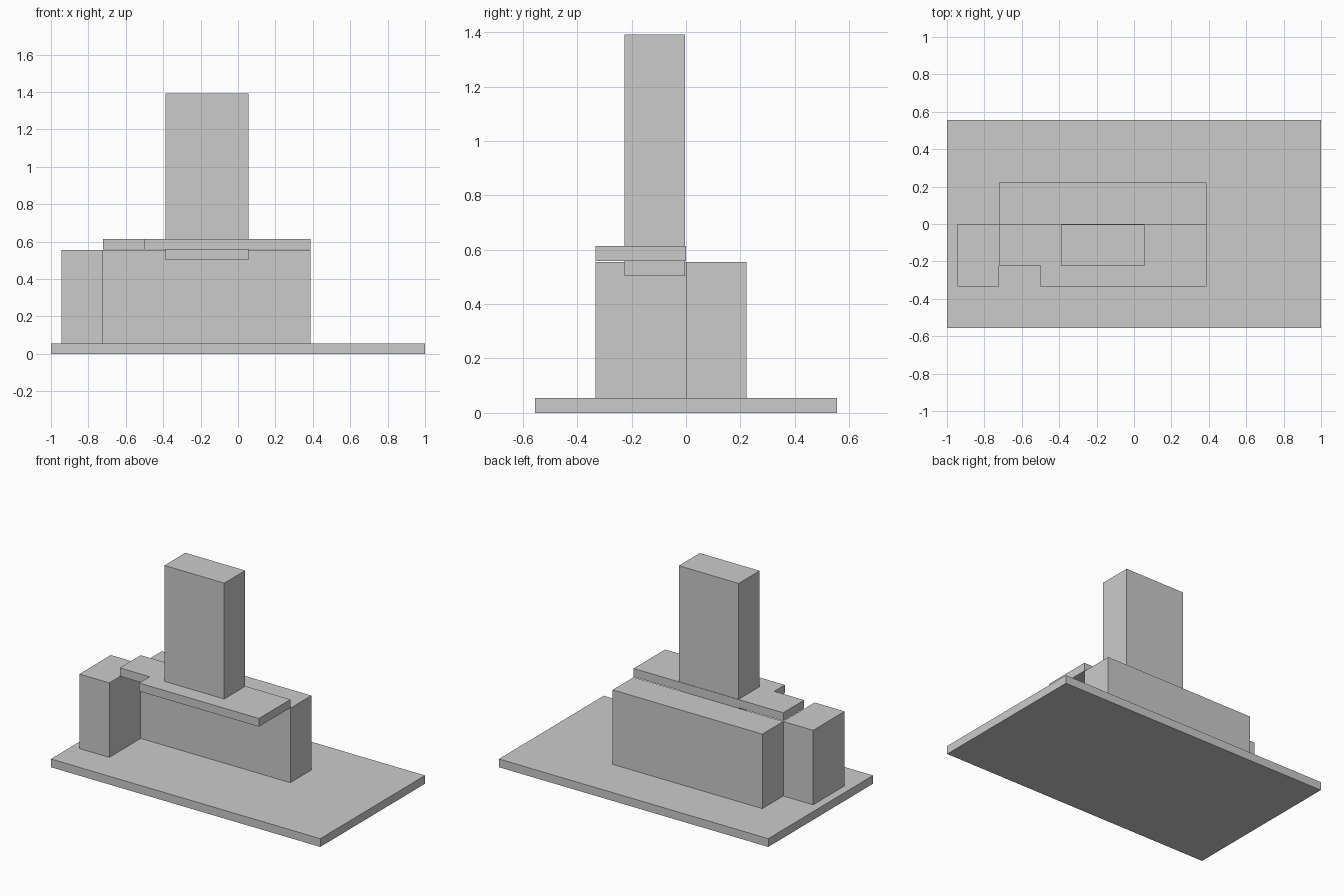
import bpy
import bmesh

if "Cube" in bpy.data.objects:
    bpy.data.objects.remove(bpy.data.objects["Cube"])

U = 1 / 18  # building module: the base is 36 x 20 x 1 modules

grey = bpy.data.materials.new("light_grey")
grey.diffuse_color = (0.6, 0.6, 0.6, 1)
grey.use_nodes = True
grey.node_tree.nodes["Principled BSDF"].inputs["Base Color"].default_value = grey.diffuse_color


def prism(name, outline, z0, z1):
    """Extrude a counter-clockwise outline from z0 to z1."""
    bm = bmesh.new()
    face = bm.faces.new([bm.verts.new((x, y, z0)) for x, y in outline])
    top = bmesh.ops.extrude_face_region(bm, geom=[face], use_keep_orig=True)
    verts = [g for g in top["geom"] if isinstance(g, bmesh.types.BMVert)]
    bmesh.ops.translate(bm, vec=(0, 0, z1 - z0), verts=verts)
    bmesh.ops.recalc_face_normals(bm, faces=bm.faces)
    mesh = bpy.data.meshes.new(name)
    bm.to_mesh(mesh)
    bm.free()
    mesh.materials.append(grey)
    obj = bpy.data.objects.new(name, mesh)
    bpy.context.collection.objects.link(obj)
    return obj


def box(name, x0, x1, y0, y1, z0, z1):
    return prism(name, [(x0, y0), (x1, y0), (x1, y1), (x0, y1)], z0, z1)


GAP = 0.003  # small joint between stacked volumes

# Site plate
box("base_plate", -1, 1, -10 * U, 10 * U, 0, U)

# Long rear block and the separate block at the front left
box("rear_block", -13 * U, 7 * U, 0, 4 * U, U, 10 * U)
box("side_block", -17 * U, -13 * U, -6 * U, 0, U, 10 * U)

# Overhanging roof slab with a notched front left corner
slab = [(-9, -6), (7, -6), (7, 0), (-13, 0), (-13, -4), (-9, -4)]
prism("roof_slab", [(x * U, y * U) for x, y in slab], 10 * U + GAP, 11 * U + GAP)

# Tower passing through the slab
box("tower", -7 * U, U, -4 * U - GAP, -GAP, 9 * U + GAP, 25 * U + GAP)
